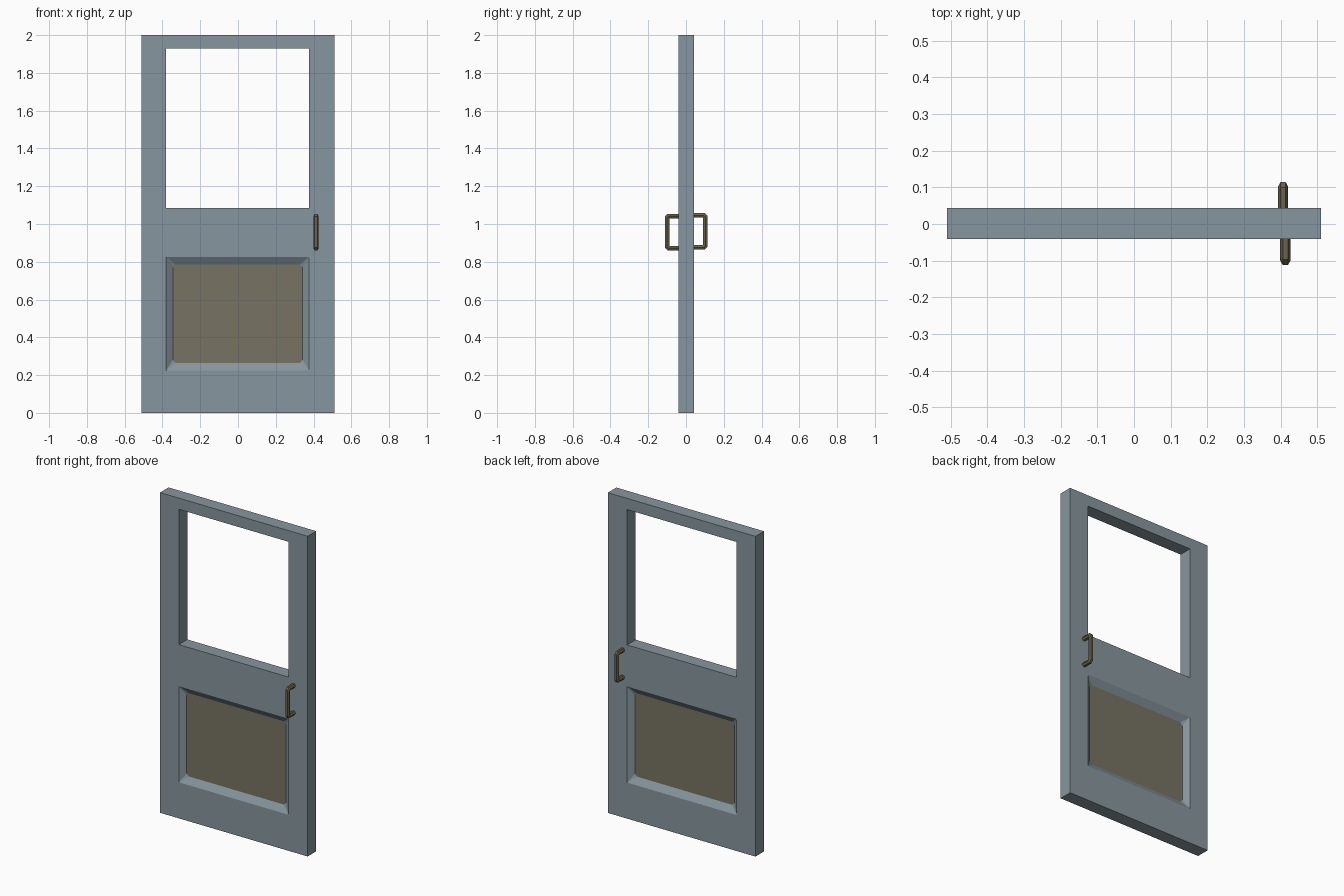
import bpy, bmesh, math
from mathutils import Vector

if "Cube" in bpy.data.objects:
    bpy.data.objects.remove(bpy.data.objects["Cube"])


def material(name, rgb):
    m = bpy.data.materials.new(name)
    m.diffuse_color = (*rgb, 1)
    m.use_nodes = True
    m.node_tree.nodes["Principled BSDF"].inputs["Base Color"].default_value = m.diffuse_color
    return m


PAINT = material("blue_grey_paint", (0.242, 0.305, 0.342))
WOOD = material("brown_panel", (0.184, 0.174, 0.127))
METAL = material("dark_bronze", (0.141, 0.122, 0.076))


def finish(name, bm, mat):
    bmesh.ops.remove_doubles(bm, verts=bm.verts, dist=1e-5)
    bmesh.ops.recalc_face_normals(bm, faces=bm.faces)
    me = bpy.data.meshes.new(name)
    bm.to_mesh(me)
    bm.free()
    me.materials.append(mat)
    ob = bpy.data.objects.new(name, me)
    bpy.context.collection.objects.link(ob)
    return ob


def face(bm, pts):
    return bm.faces.new([bm.verts.new(p) for p in pts])


# Door dimensions: grid lines of the frame, faces in y, recess depth
XS = [-0.51, -0.38, 0.377, 0.51]
ZS = [0, 0.225, 0.825, 1.085, 1.93, 2]
Y0, Y1 = -0.041, 0.043
DEPTH = 0.027
PANEL, WINDOW = (1, 1), (1, 3)

# Panel outline: rectangle with small cut corners
x0, x1, z0, z1, c = -0.345, 0.342, 0.265, 0.785, 0.015
inner = [(x0 + c, z0), (x1 - c, z0), (x1, z0 + c), (x1, z1 - c),
         (x1 - c, z1), (x0 + c, z1), (x0, z1 - c), (x0, z0 + c)]
outer = [(XS[1], ZS[1]), (XS[2], ZS[1]), (XS[2], ZS[2]), (XS[1], ZS[2])]

# Door frame: both faces, with sloped moulding around the panel
bm = bmesh.new()
for y, yi in ((Y0, Y0 + DEPTH), (Y1, Y1 - DEPTH)):
    for i in range(3):
        for j in range(5):
            if (i, j) in (PANEL, WINDOW):
                continue
            face(bm, [(XS[i + a], y, ZS[j + b])
                      for a, b in ((0, 0), (1, 0), (1, 1), (0, 1))])
    for k in range(4):
        a, b = outer[k], outer[(k + 1) % 4]
        p, q, r = inner[2 * k], inner[2 * k + 1], inner[(2 * k + 2) % 8]
        face(bm, [(a[0], y, a[1]), (b[0], y, b[1]),
                  (q[0], yi, q[1]), (p[0], yi, p[1])])
        face(bm, [(b[0], y, b[1]), (r[0], yi, r[1]), (q[0], yi, q[1])])

# Outer edges and window reveal
for x in (XS[0], XS[3]):
    for j in range(5):
        face(bm, [(x, Y0, ZS[j]), (x, Y1, ZS[j]), (x, Y1, ZS[j + 1]), (x, Y0, ZS[j + 1])])
for z in (ZS[0], ZS[5]):
    for i in range(3):
        face(bm, [(XS[i], Y0, z), (XS[i + 1], Y0, z), (XS[i + 1], Y1, z), (XS[i], Y1, z)])
for x in XS[1:3]:
    face(bm, [(x, Y0, ZS[3]), (x, Y1, ZS[3]), (x, Y1, ZS[4]), (x, Y0, ZS[4])])
for z in ZS[3:5]:
    face(bm, [(XS[1], Y0, z), (XS[2], Y0, z), (XS[2], Y1, z), (XS[1], Y1, z)])
finish("door_frame", bm, PAINT)

# Lower panel filling the recess
bm = bmesh.new()
rings = [[bm.verts.new((x, y, z)) for x, z in inner]
         for y in (Y0 + DEPTH, Y1 - DEPTH)]
for ring in rings:
    bm.faces.new(ring)
for k in range(8):
    n = (k + 1) % 8
    bm.faces.new([rings[0][k], rings[0][n], rings[1][n], rings[1][k]])
finish("lower_panel", bm, WOOD)


# Handles: hexagonal bar swept along a bracket path with mitred corners
def handle(name, x, y_door, y_bar, zb, zt, r=0.014, cut=0.008):
    s = 1 if y_bar > y_door else -1
    path = [(y_door - s * 0.01, zb), (y_bar - s * cut, zb), (y_bar, zb + cut),
            (y_bar, zt - cut), (y_bar - s * cut, zt), (y_door - s * 0.01, zt)]
    path = [Vector(p) for p in path]
    bm = bmesh.new()
    rings = []
    for i, p in enumerate(path):
        d0 = (p - path[i - 1]).normalized() if i else None
        d1 = (path[i + 1] - p).normalized() if i < len(path) - 1 else d0
        d0 = d0 or d1
        t = (d0 + d1).normalized()
        n = Vector((t.y, -t.x)) / t.dot(d0)
        ring = []
        for k in range(6):
            a = k * math.pi / 3
            off = n * (r * math.sin(a))
            ring.append(bm.verts.new((x + r * math.cos(a), p.x + off.x, p.y + off.y)))
        rings.append(ring)
    for A, B in zip(rings, rings[1:]):
        for k in range(6):
            bm.faces.new([A[k], A[(k + 1) % 6], B[(k + 1) % 6], B[k]])
    bm.faces.new(rings[0])
    bm.faces.new(rings[-1])
    finish(name, bm, METAL)


handle("front_handle", 0.413, Y0, -0.1, 0.872, 1.042)
handle("back_handle", 0.407, Y1, 0.102, 0.876, 1.046)
